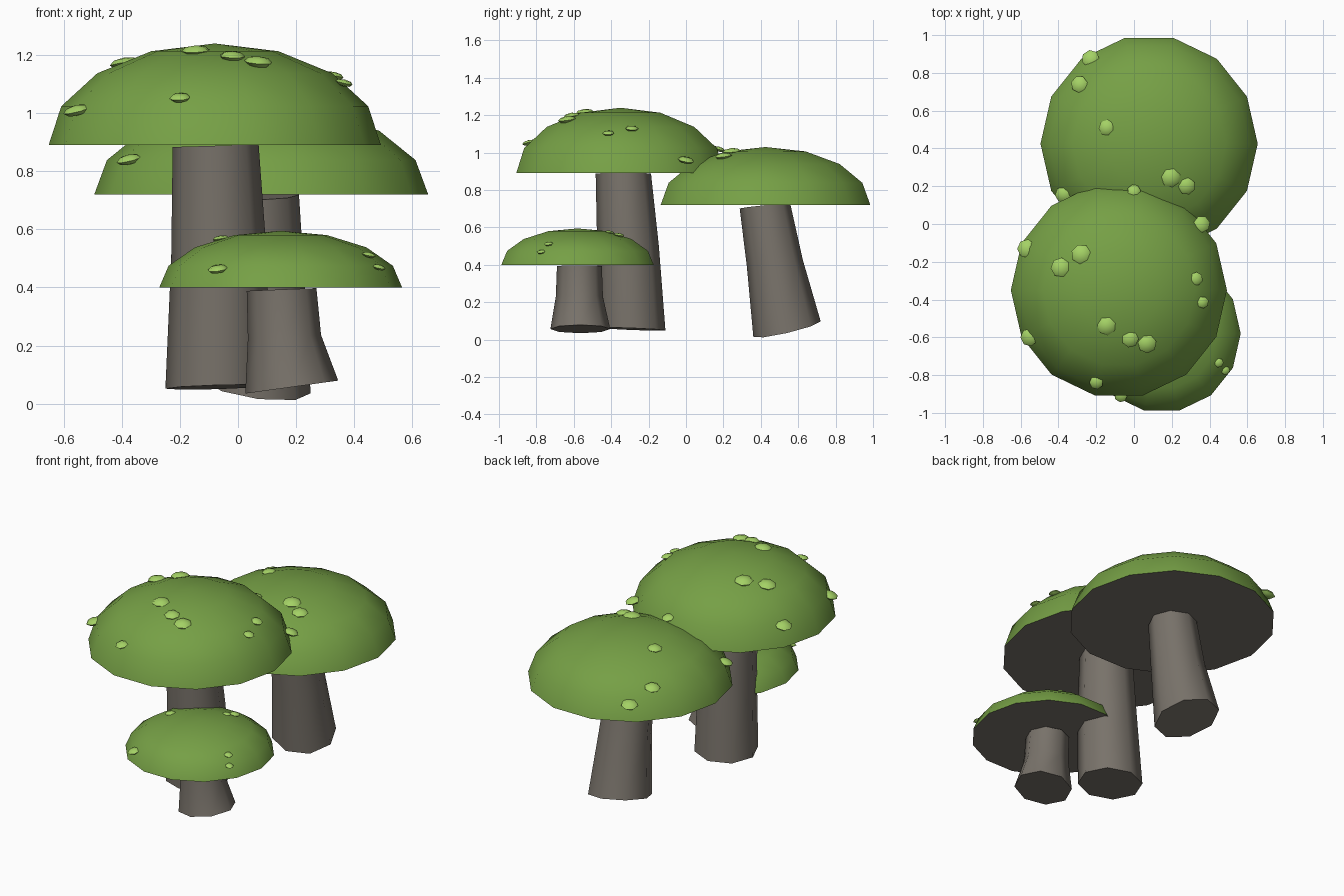
import bpy, bmesh, math
from mathutils import Matrix, Vector

cube = bpy.data.objects.get("Cube")
if cube:
    bpy.data.objects.remove(cube, do_unlink=True)


def material(name, rgb):
    m = bpy.data.materials.new(name)
    m.use_nodes = True
    m.diffuse_color = (*rgb, 1)
    m.node_tree.nodes["Principled BSDF"].inputs["Base Color"].default_value = (*rgb, 1)
    return m


GREEN = material("moss green", (0.18, 0.35, 0.06))
GREY = material("warm grey", (0.19, 0.17, 0.145))
LIME = material("light lime", (0.37, 0.64, 0.13))


def finish(name, bm, mats, angle):
    """Turn a bmesh into a smooth shaded object that keeps its sharp edges."""
    bmesh.ops.recalc_face_normals(bm, faces=bm.faces)
    me = bpy.data.meshes.new(name)
    bm.to_mesh(me)
    bm.free()
    for m in mats:
        me.materials.append(m)
    ob = bpy.data.objects.new(name, me)
    bpy.context.collection.objects.link(ob)
    bpy.ops.object.select_all(action='DESELECT')
    ob.select_set(True)
    bpy.context.view_layer.objects.active = ob
    bpy.ops.object.shade_smooth_by_angle(angle=math.radians(angle))


def cap(name, centre, radius, height):
    """Half of a squashed sphere with a flat grey underside."""
    bm = bmesh.new()
    bmesh.ops.create_uvsphere(bm, u_segments=14, v_segments=8, radius=1)
    bmesh.ops.delete(bm, geom=[v for v in bm.verts if v.co.z < -0.01], context='VERTS')
    rim = [e for e in bm.edges if e.is_boundary]
    under = bmesh.ops.contextual_create(bm, geom=rim)["faces"]
    for f in under:
        f.material_index = 1
    bm.transform(Matrix.Translation(centre)
                 @ Matrix.Diagonal((radius, radius, height, 1))
                 @ Matrix.Rotation(math.pi / 2, 4, 'Z'))
    finish(name, bm, [GREEN, GREY], 60)


def spots(name, centre, radius, height, places):
    """Flattened beads laid on the cap at the given x, y, size."""
    bm = bmesh.new()
    for x, y, size in places:
        dx, dy = (x - centre[0]) / radius, (y - centre[1]) / radius
        rise = math.sqrt(max(0.04, 1 - dx * dx - dy * dy))
        normal = Vector((dx * 0.3, dy * 0.3, 1))
        turn = normal.to_track_quat('Z', 'Y').to_matrix().to_4x4()
        place = Matrix.Translation((x, y, centre[2] + height * rise * 0.99))
        bmesh.ops.create_uvsphere(
            bm, u_segments=7, v_segments=4, radius=1,
            matrix=place @ turn @ Matrix.Diagonal((size, size, size * 0.38, 1)))
    finish(name, bm, [LIME], 80)


def stem(name, rings, sides=8):
    """Loft through rings given as x, y, z, radius, slope in x, slope in y."""
    bm = bmesh.new()
    loops = []
    for x, y, z, r, sx, sy in rings:
        loop = []
        for i in range(sides):
            a = 2 * math.pi * i / sides
            ox, oy = r * math.cos(a), r * math.sin(a)
            loop.append(bm.verts.new((x + ox, y + oy, z + sx * ox + sy * oy)))
        loops.append(loop)
    for low, high in zip(loops, loops[1:]):
        for i in range(sides):
            j = (i + 1) % sides
            bm.faces.new((low[i], low[j], high[j], high[i]))
    bm.faces.new(loops[0][::-1])
    bm.faces.new(loops[-1])
    finish(name, bm, [GREY], 50)


# Each mushroom: cap centre, radius, height, stem rings, spots
mushrooms = {
    "tall": ((-0.08, -0.35, 0.89), 0.572, 0.35,
             [(-0.07, -0.29, 0.057, 0.18, 0.03, -0.04),
              (-0.065, -0.31, 0.5, 0.165, 0, 0),
              (-0.077, -0.335, 0.888, 0.148, 0.03, 0)],
             [(-0.57, -0.13, 0.05), (-0.39, -0.23, 0.052), (-0.28, -0.16, 0.053),
              (-0.145, -0.54, 0.05), (-0.02, -0.61, 0.045), (0.07, -0.635, 0.05),
              (-0.555, -0.6, 0.048), (-0.2, -0.84, 0.037), (0, 0.175, 0.036),
              (0.33, -0.29, 0.036), (0.365, -0.415, 0.032), (0.36, 0, 0.045)]),
    "back": ((0.08, 0.425, 0.72), 0.575, 0.31,
             [(0.07, 0.54, 0.057, 0.18, -0.12, 0.23),
              (0.08, 0.475, 0.41, 0.15, -0.03, 0.1),
              (0.075, 0.422, 0.715, 0.135, 0.03, 0.1)],
             [(-0.23, 0.875, 0.048), (-0.29, 0.74, 0.045), (-0.145, 0.51, 0.043),
              (0.195, 0.245, 0.052), (0.28, 0.2, 0.046), (-0.375, 0.155, 0.045)]),
    "small": ((0.147, -0.58, 0.4), 0.418, 0.195,
              [(0.185, -0.565, 0.057, 0.16, 0.14, 0),
               (0.16, -0.57, 0.23, 0.126, 0.05, 0),
               (0.15, -0.57, 0.393, 0.12, 0.04, 0)],
              [(0.45, -0.735, 0.025), (0.485, -0.775, 0.024), (-0.07, -0.91, 0.035),
               (-0.06, -0.57, 0.03), (0.21, -0.41, 0.025), (0.23, -0.36, 0.03)]),
}

for label, (centre, radius, height, rings, places) in mushrooms.items():
    cap(label + "_mushroom_cap", centre, radius, height)
    stem(label + "_mushroom_stem", rings)
    spots(label + "_mushroom_spots", centre, radius, height, places)
